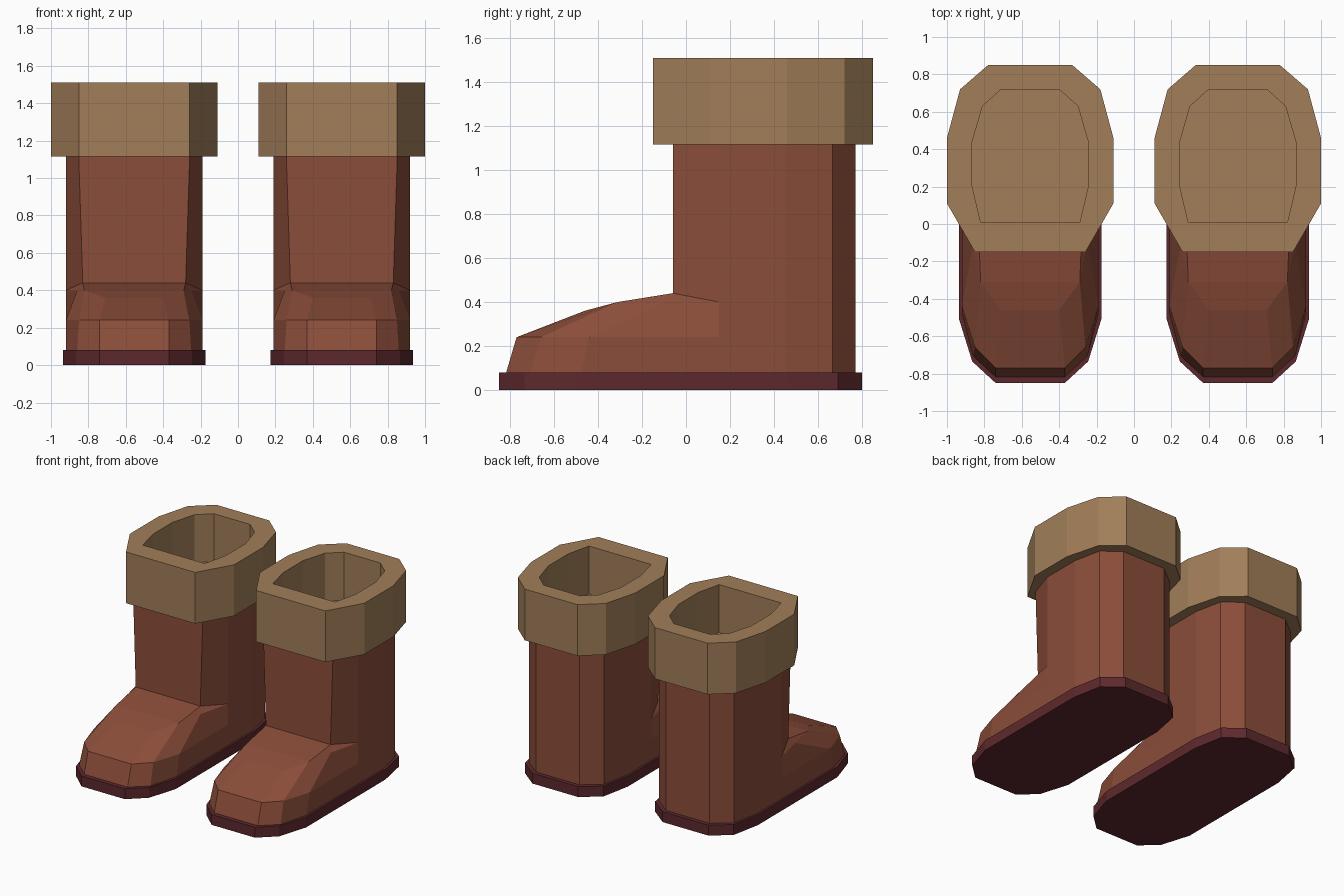
import bpy
import bmesh

if "Cube" in bpy.data.objects:
    bpy.data.objects.remove(bpy.data.objects["Cube"])


def material(name, rgb):
    mat = bpy.data.materials.new(name)
    mat.diffuse_color = (*rgb, 1)
    mat.use_nodes = True
    mat.node_tree.nodes["Principled BSDF"].inputs["Base Color"].default_value = mat.diffuse_color
    return mat


LEATHER = material("leather", (0.26, 0.075, 0.042))
TRIM = material("trim", (0.36, 0.21, 0.10))
RUBBER = material("rubber", (0.11, 0.022, 0.026))


def at(z, outline):
    return [(x, y, z) for x, y in outline]


def loft(name, half_rings, mat, x):
    """Skin half rings (front to back), mirrored in x; repeated points collapse to triangles."""
    rings = [r + [(-px, py, pz) for px, py, pz in reversed(r)] for r in half_rings]
    bm = bmesh.new()
    verts = {}

    def face(points):
        points = list(dict.fromkeys(points))
        if len(points) > 2:
            bm.faces.new([verts.setdefault(p, None) or make(p) for p in points])

    def make(p):
        verts[p] = bm.verts.new(p)
        return verts[p]

    for a, b in zip(rings, rings[1:]):
        for i in range(len(a)):
            j = (i + 1) % len(a)
            face([a[i], a[j], b[j], b[i]])
    face(rings[0][::-1])
    face(rings[-1])
    bmesh.ops.recalc_face_normals(bm, faces=bm.faces)
    mesh = bpy.data.meshes.new(name)
    bm.to_mesh(mesh)
    bm.free()
    mesh.materials.append(mat)
    obj = bpy.data.objects.new(name, mesh)
    obj.location.x = x
    bpy.context.collection.objects.link(obj)


# Half outlines, listed from front to back
sole = [(0.185, -0.85), (0.31, -0.735), (0.38, -0.51), (0.38, 0.46), (0.335, 0.69), (0.195, 0.80)]
heel = [(0.365, 0.15), (0.365, 0.45), (0.32, 0.665), (0.185, 0.77)]
toe_base = [(0.185, -0.82), (0.305, -0.71), (0.365, -0.48)]
toe_top = [(0.185, -0.77), (0.295, -0.66), (0.365, -0.44)]
cuff_outer = [(0.295, -0.15), (0.445, 0.11), (0.445, 0.46), (0.375, 0.72), (0.225, 0.85)]
cuff_inner = [(0.265, 0.01), (0.31, 0.20), (0.31, 0.44), (0.255, 0.63), (0.155, 0.72)]

# Instep corners where the foot meets the shaft
vamp = (0.155, -0.46, 0.36)
ridge = (0.265, -0.31, 0.40)
side = (0.305, -0.10, 0.40)
ankle = (0.275, -0.06, 0.44)
shaft_front = (0.297, -0.06, 1.13)
heel_mid = at(0.40, heel)

upper = [
    at(0.07, toe_base + heel),
    at(0.24, toe_top + heel),
    [vamp, ridge, side] + heel_mid,
    [ridge, ridge, ankle] + heel_mid,
    [ankle] * 3 + heel_mid,
    [shaft_front] * 3 + at(1.13, heel),
]

for label, x in (("left", -0.555), ("right", 0.555)):
    loft(f"{label}_sole", [at(0, sole), at(0.08, sole)], RUBBER, x)
    loft(f"{label}_boot_upper", upper, LEATHER, x)
    # Fold-over cuff with a recessed opening
    loft(f"{label}_cuff", [at(1.115, cuff_outer), at(1.51, cuff_outer),
                           at(1.51, cuff_inner), at(1.14, cuff_inner)], TRIM, x)
